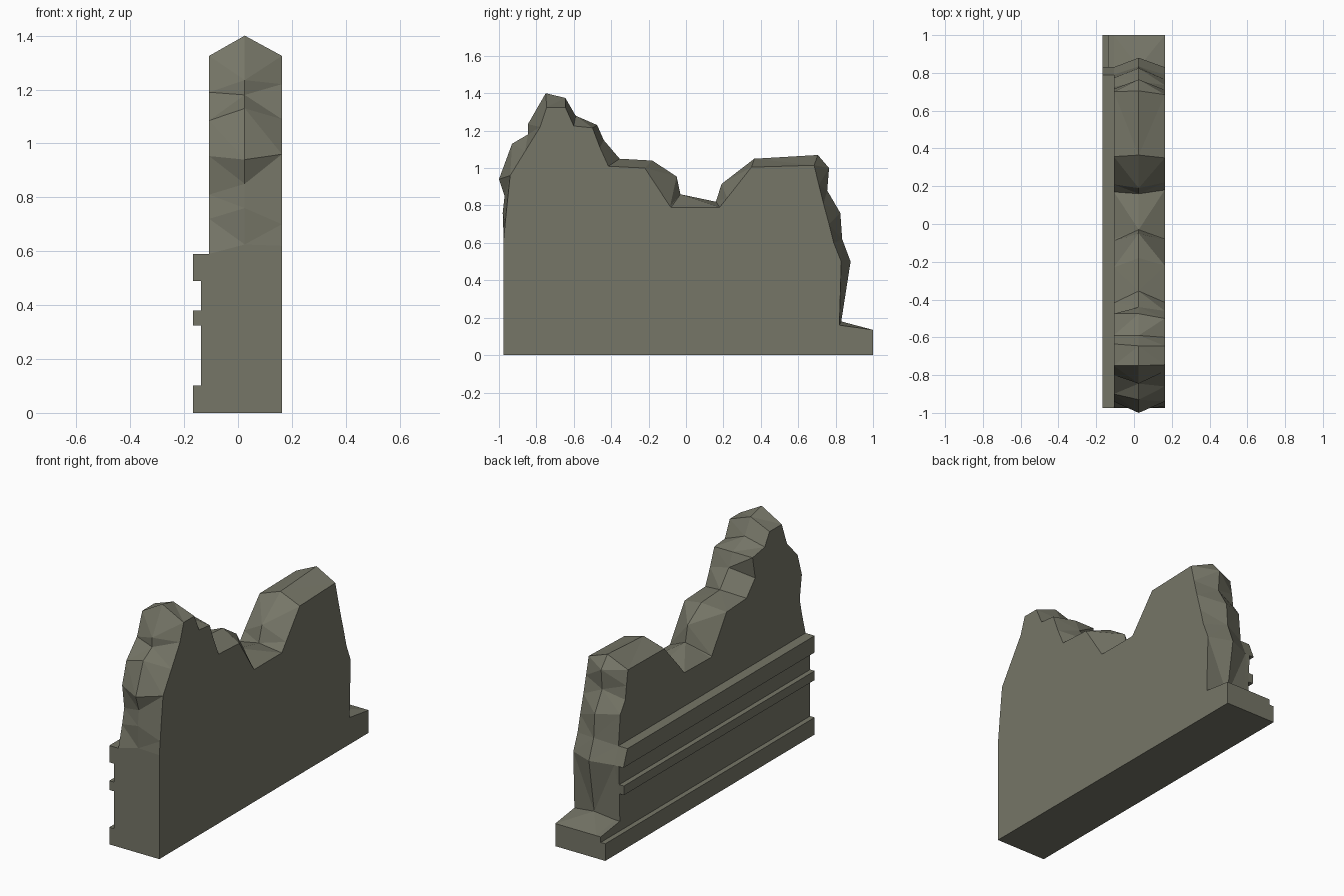
import bpy, bmesh

if "Cube" in bpy.data.objects:
    bpy.data.objects.remove(bpy.data.objects["Cube"])

stone = bpy.data.materials.new("olive grey stone")
stone.diffuse_color = (0.18, 0.18, 0.136, 1)
stone.use_nodes = True
stone.node_tree.nodes["Principled BSDF"].inputs["Base Color"].default_value = stone.diffuse_color

X_RIGHT, X_RIDGE, X_LEFT, X_PANEL, X_TRIM = 0.163, 0.025, -0.107, -0.137, -0.167


def finish(bm, name):
    """Triangulate, orient and link a mesh as a flat-shaded stone object."""
    bmesh.ops.remove_doubles(bm, verts=bm.verts[:], dist=1e-5)
    bmesh.ops.triangulate(bm, faces=[f for f in bm.faces if len(f.verts) > 3])
    bmesh.ops.recalc_face_normals(bm, faces=bm.faces[:])
    me = bpy.data.meshes.new(name)
    bm.to_mesh(me)
    bm.free()
    me.materials.append(stone)
    ob = bpy.data.objects.new(name, me)
    bpy.context.collection.objects.link(ob)


def strip(bm, a, b, closed):
    """Quads between two matching rows of vertices."""
    n = len(a)
    for i in range(n if closed else n - 1):
        j = (i + 1) % n
        bm.faces.new((a[i], a[j], b[j], b[i]))


# Broken outline on the right face, along the central ridge and on the left face
right = [(-.975, 0), (-.975, .62), (-.967, .70), (-.957, .80), (-.94, .96), (-.86, 1.09),
         (-.78, 1.22), (-.77, 1.25), (-.745, 1.325), (-.645, 1.325), (-.60, 1.225),
         (-.50, 1.215), (-.46, 1.11), (-.415, 1.01), (-.22, 1.0), (-.085, .795), (-.08, .79),
         (.18, .79), (.22, .84), (.35, 1.005), (.685, 1.015), (.71, .91), (.735, .81),
         (.765, .70), (.79, .60), (.83, .50), (.82, .16), (1, .135), (1, 0)]
ridge = [(-.975, 0), (-.975, .625), (-.98, .76), (-.97, .85), (-1, .94), (-.93, 1.13),
         (-.845, 1.18), (-.845, 1.235), (-.75, 1.40), (-.645, 1.375), (-.59, 1.28),
         (-.475, 1.23), (-.44, 1.15), (-.355, 1.05), (-.18, 1.04), (-.05, .955), (-.03, .86),
         (.16, .82), (.19, .915), (.365, 1.05), (.705, 1.07), (.765, 1.0), (.755, .88),
         (.825, .76), (.835, .62), (.88, .50), (.83, .18), (1, .135), (1, 0)]
left = [(-.975, 0), (-.975, .59), (-.94, .72), (-.92, .81), (-.94, .953), (-.90, 1.085),
        (-.80, 1.19), (-.785, 1.23), (-.75, 1.325), (-.635, 1.325), (-.59, 1.25),
        (-.475, 1.23), (-.50, 1.10), (-.418, 1.01), (-.23, 1.0), (-.09, .79), (-.08, .785),
        (.17, .79), (.21, .84), (.357, 1.005), (.70, 1.01), (.715, .92), (.725, .84),
        (.773, .77), (.79, .59), (.83, .49), (.82, .16), (1, .135), (1, 0)]

bm = bmesh.new()
r, m, l = [[bm.verts.new((x, y, z)) for y, z in pts]
           for x, pts in ((X_RIGHT, right), (X_RIDGE, ridge), (X_LEFT, left))]
strip(bm, r, m, True)
strip(bm, m, l, True)
bm.faces.new(r)
bm.faces.new([v for v in l if v.co.z > .58])   # left face only above the mouldings
finish(bm, "broken_wall")

# Moulded left side: one stepped section swept along y, ending at the broken edge
section = [(X_LEFT, .59, .79), (X_TRIM, .59, .79), (X_TRIM, .49, .83), (X_PANEL, .49, .83),
           (X_PANEL, .38, .825), (X_TRIM, .38, .825), (X_TRIM, .325, .823),
           (X_PANEL, .325, .823), (X_PANEL, .16, .82)]
foot = [(X_LEFT, .16), (X_PANEL, .16), (X_PANEL, .102), (X_TRIM, .102), (X_TRIM, 0),
        (X_LEFT, 0)]
bm = bmesh.new()
a = [bm.verts.new((x, -.975, z)) for x, z, _ in section]
b = [bm.verts.new((x, y, z)) for x, z, y in section]
strip(bm, a, b, False)
inner = [bm.verts.new((X_LEFT, y, z)) for y, z in ((.82, .16), (.83, .49))]
bm.faces.new(b + inner)                         # broken back end
c, d, e = [[bm.verts.new((x, y, min(z, top))) for x, z in foot]
           for y, top in ((-.975, 1), (.82, 1), (1, .135))]
strip(bm, c[1:], d[1:], False)
strip(bm, d, e, False)
bm.faces.new(a + c[2:])                         # flat front end
bm.faces.new(e)                                 # back of the foot
finish(bm, "moulded_side")
